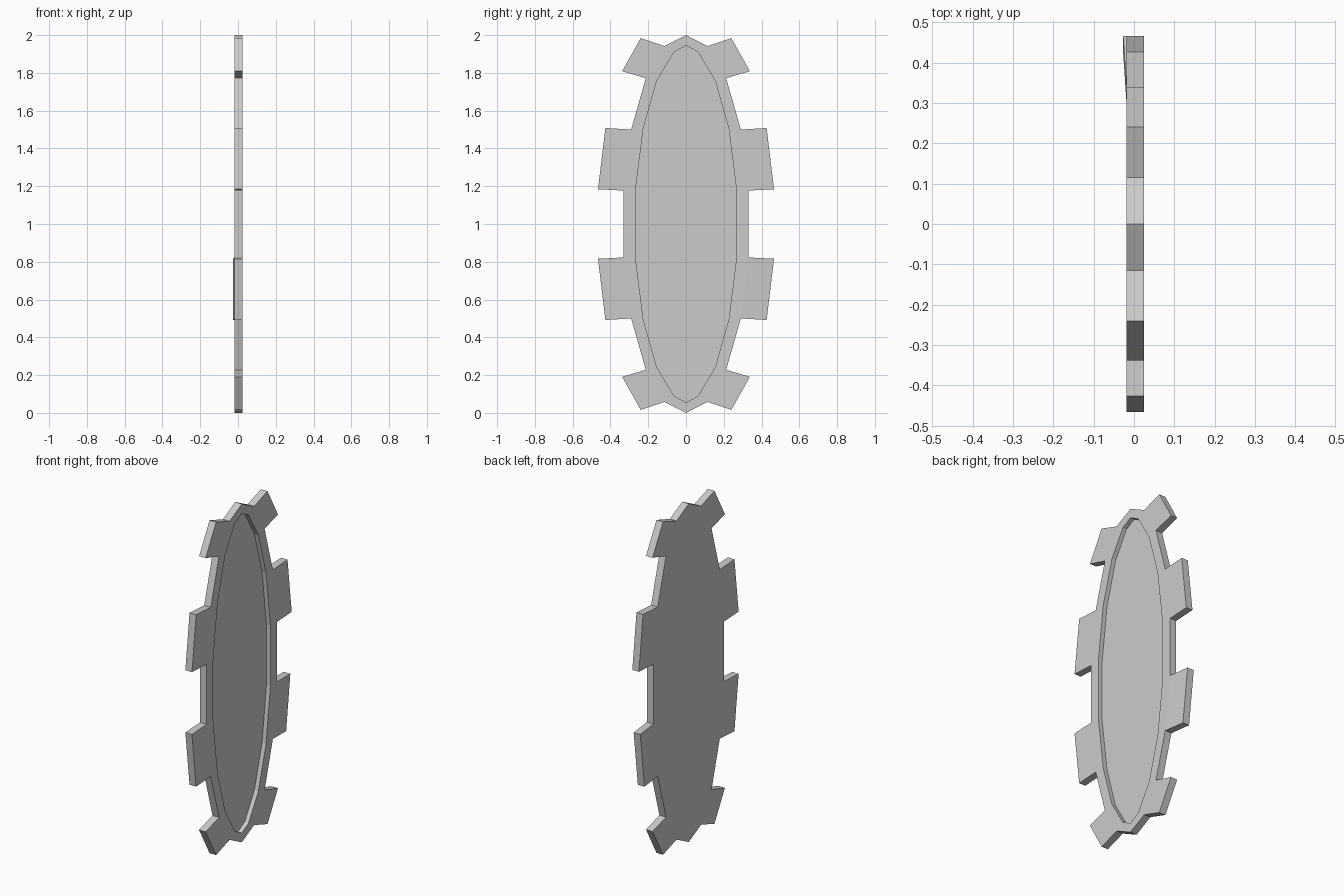
import bpy, bmesh

if "Cube" in bpy.data.objects:
    bpy.data.objects.remove(bpy.data.objects["Cube"])

BACK, FRONT, FLOOR = -0.018, 0.025, -0.001

# Quarter profiles (y, height above centre): plate edge, recess edge, tooth tips
EDGE = [(0, 1.0), (0.115, 0.942), (0.213, 0.772), (0.29, 0.5), (0.33, 0.177)]
RECESS = [(0, 0.945), (0.064, 0.91), (0.155, 0.757), (0.226, 0.506), (0.267, 0.18)]
TIPS = {1: [(0.24, 0.984), (0.338, 0.809)], 3: [(0.427, 0.508), (0.466, 0.184)]}


def full_ring(quarter):
    """Mirror a quarter profile into a closed loop, clockwise from the top."""
    right = quarter + [(y, -h) for y, h in reversed(quarter)]
    return right + [(-y, h) for y, h in reversed(right[1:-1])]


bm = bmesh.new()


def vert(x, p):
    return bm.verts.new((x, p[0], 1 + p[1]))


def layer(x, pts):
    return [vert(x, p) for p in pts]


edge, recess = full_ring(EDGE), full_ring(RECESS)
back, front = layer(BACK, edge), layer(FRONT, edge)
lip, floor = layer(FRONT, recess), layer(FLOOR, recess)
n = len(edge)


def add_tooth(i, j):
    """Extrude the plate edge between points i and j out to its tips."""
    y_sign = 1 if edge[i][0] + edge[j][0] > 0 else -1
    h_sign = 1 if edge[i][1] + edge[j][1] > 0 else -1
    a, b = [(y * y_sign, h * h_sign) for y, h in TIPS[
        1 if abs(edge[i][1] + edge[j][1]) > 1.4 else 3]]
    if abs(edge[i][1]) < abs(edge[j][1]):
        a, b = b, a
    # one lower tooth is bent slightly backwards
    bend = -0.009 if (y_sign > 0 > h_sign and max(a[0], b[0]) > 0.4) else 0
    ba, bb = vert(BACK + bend, a), vert(BACK + bend, b)
    fa, fb = vert(FRONT + bend, a), vert(FRONT + bend, b)
    for f in ([back[i], back[j], bb, ba], [front[i], front[j], fb, fa],
              [back[i], ba, fa, front[i]], [back[j], bb, fb, front[j]],
              [ba, bb, fb, fa]):
        bm.faces.new(f)


# Plate back and recess floor
bm.faces.new(back)
bm.faces.new(floor)

# Rim, recess wall, and outer edge with teeth
tooth_segments = {1, 3, 5, 7, 10, 12, 14, 16}
for i in range(n):
    j = (i + 1) % n
    bm.faces.new([front[i], front[j], lip[j], lip[i]])
    bm.faces.new([lip[i], lip[j], floor[j], floor[i]])
    if i in tooth_segments:
        add_tooth(i, j)
    else:
        bm.faces.new([back[i], back[j], front[j], front[i]])

bmesh.ops.recalc_face_normals(bm, faces=bm.faces)
mesh = bpy.data.meshes.new("toothed_plate")
bm.to_mesh(mesh)
bm.free()
plate = bpy.data.objects.new("toothed_plate", mesh)
bpy.context.collection.objects.link(plate)
